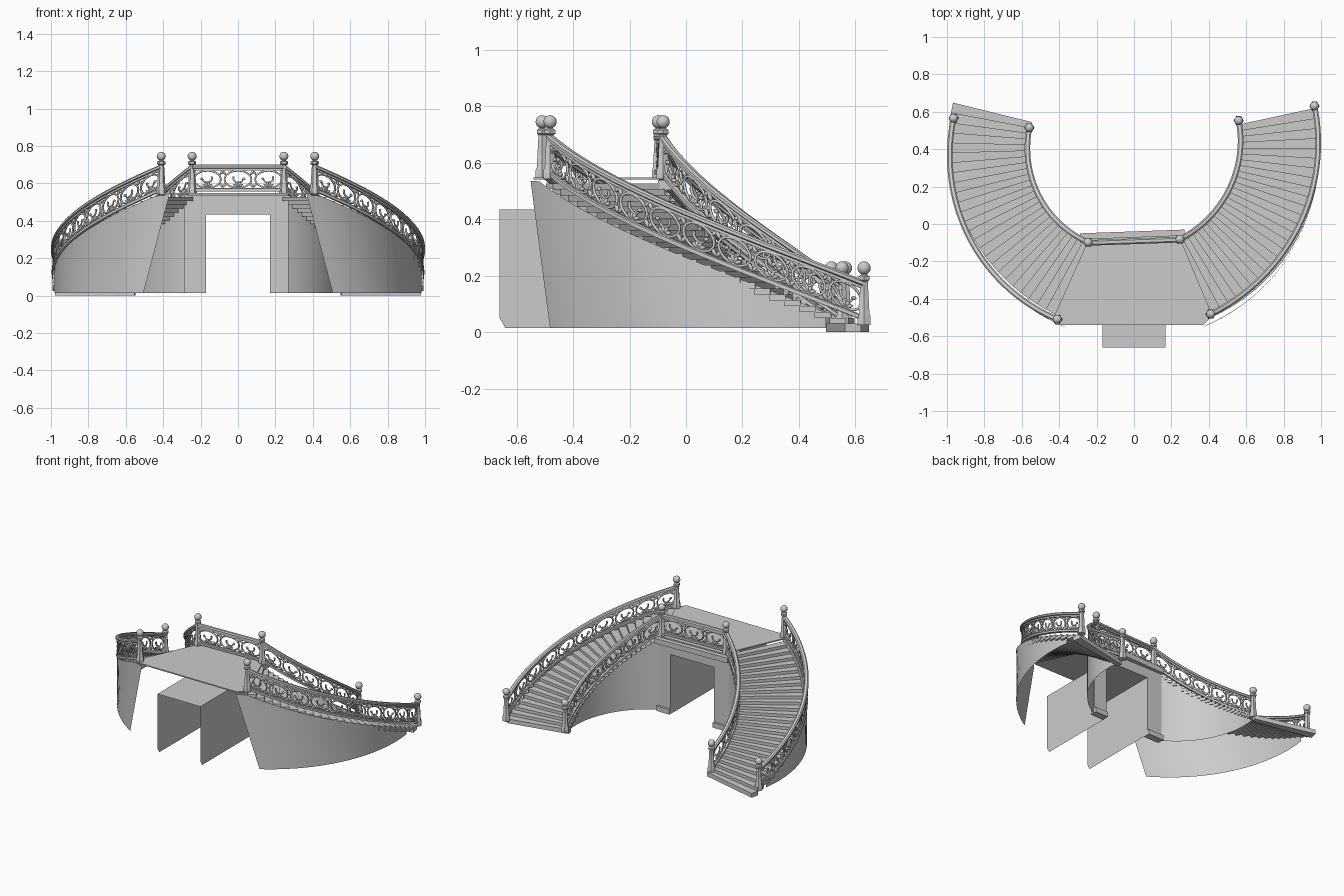
import bpy, bmesh
from math import sin, cos, pi, radians, degrees, atan2
from mathutils import Vector

if "Cube" in bpy.data.objects:
    bpy.data.objects.remove(bpy.data.objects["Cube"])

LAND, LOW = 0.548, 0.03          # landing and lowest tread heights
A0, A1, STEPS = 25.0, 102.8, 25  # stair sweep in degrees from the front
CY = 0.41                        # centre of the stair curve


def add_mesh(name, verts, faces, smooth=False):
    me = bpy.data.meshes.new(name)
    me.from_pydata([tuple(v) for v in verts], [], faces)
    bm = bmesh.new()
    bm.from_mesh(me)
    bmesh.ops.recalc_face_normals(bm, faces=bm.faces)
    bm.to_mesh(me)
    bm.free()
    ob = bpy.data.objects.new(name, me)
    bpy.context.collection.objects.link(ob)
    if smooth:
        bpy.ops.object.select_all(action='DESELECT')
        ob.select_set(True)
        bpy.context.view_layer.objects.active = ob
        bpy.ops.object.shade_smooth_by_angle(angle=radians(35))
    return ob


def prism(name, poly, z0, z1):
    n = len(poly)
    v = [(x, y, z) for z in (z0, z1) for x, y in poly]
    f = [tuple(range(n))[::-1], tuple(range(n, 2 * n))]
    f += [(i, (i + 1) % n, n + (i + 1) % n, n + i) for i in range(n)]
    return add_mesh(name, v, f)


def box(name, x0, x1, y0, y1, z0, z1):
    return prism(name, [(x0, y0), (x1, y0), (x1, y1), (x0, y1)], z0, z1)


def stair_z(deg):
    t = min(1, max(0, (deg - A0) / (A1 - A0)))
    return LAND + (LOW - LAND) * t


def polar(side, r, deg, cy=CY, shear=0.0):
    a = radians(deg)
    x = side * r * sin(a)
    return x, cy - r * cos(a) + shear * x


def sweep(name, pts, profile):
    n, v, f = len(profile), [], []
    for i, p in enumerate(pts):
        d = pts[min(i + 1, len(pts) - 1)] - pts[max(i - 1, 0)]
        side = Vector((d.y, -d.x, 0)).normalized()
        v += [p + side * a + Vector((0, 0, b)) for a, b in profile]
    for i in range(len(pts) - 1):
        f += [(i * n + j, i * n + (j + 1) % n, (i + 1) * n + (j + 1) % n, (i + 1) * n + j)
              for j in range(n)]
    f += [tuple(range(n)), tuple(range(len(v) - n, len(v)))]
    return add_mesh(name, v, f, True)


def lathe(name, loc, prof, seg):
    v, f, n = [], [], len(prof)
    for r, z in prof:
        v += [(loc[0] + r * cos(2 * pi * k / seg), loc[1] + r * sin(2 * pi * k / seg), loc[2] + z)
              for k in range(seg)]
    for i in range(n - 1):
        f += [(i * seg + k, i * seg + (k + 1) % seg, (i + 1) * seg + (k + 1) % seg, (i + 1) * seg + k)
              for k in range(seg)]
    f += [tuple(range(seg)), tuple(range((n - 1) * seg, n * seg))]
    return add_mesh(name, v, f, True)


def newel(name, loc):
    lathe(name, loc, [(.027, -.005), (.027, .025), (.022, .035), (.015, .15), (.022, .155),
                      (.022, .168), (.011, .174), (.011, .184)], 6)
    lathe(name + "_ball", loc, [(.0235 * sin(pi * k / 10) + .0003, .197 - .0235 * cos(pi * k / 10))
                                for k in range(11)], 14)


HAND = [(-.015, 0), (-.015, .011), (-.008, .018), (.008, .018), (.015, .011), (.015, 0),
        (.008, -.004), (.008, -.014), (-.008, -.014), (-.008, -.004)]
FOOT = [(-.011, -.008), (-.011, .006), (-.006, .01), (.006, .01), (.011, .006), (.011, -.008)]


def railing(name, path, length, units):
    # handrail and foot rail
    pts = [path(i / 40) for i in range(41)]
    up = Vector((0, 0, 1))
    sweep(name + "_handrail", [p + up * .135 for p in pts], HAND)
    sweep(name + "_foot_rail", [p + up * .018 for p in pts], FOOT)
    # scrollwork: ring, inner curl and leaves in each unit
    cu = bpy.data.curves.new(name + "_scrollwork", 'CURVE')
    cu.dimensions = '3D'
    cu.bevel_depth, cu.bevel_resolution, cu.use_fill_caps = .0055, 1, True
    w, mid = length / units, .074

    def stroke(sh, radii=None, cyclic=False):
        sp = cu.splines.new('POLY')
        sp.points.add(len(sh) - 1)
        for i, (s, h) in enumerate(sh):
            p = path(min(1, max(0, s / length))) + up * h
            sp.points[i].co = (*p, 1)
            sp.points[i].radius = radii[i] if radii else 1
        sp.use_cyclic_u = cyclic

    def leaf(s, h, ang, size):
        stroke([(s + cos(ang) * size * k / 4, h + sin(ang) * size * k / 4) for k in range(5)],
               [.5, 1.3, 1.5, .9, .1])

    for u in range(units):
        c, flip = (u + .5) * w, 1 if u % 2 else -1
        stroke([(c + .44 * w * cos(2 * pi * k / 20), mid + .046 * sin(2 * pi * k / 20))
                for k in range(20)], None, True)
        curl = []
        for k in range(17):
            q = k / 16
            a, r = -pi / 2 + flip * q * 2.6 * pi, 1 - .8 * q
            curl.append((c + flip * .012 * q + .36 * w * r * cos(a), mid + .044 * r * sin(a)))
        stroke(curl[8:], [1.1 - .06 * k for k in range(9)])
        for a in (.5, 1.2, 1.95, 2.65):
            leaf(c, mid - .04, a, .032)
        leaf(*curl[-1], 0 if flip > 0 else pi, .018)
        for e in (-1, 1):
            x = c + e * .5 * w
            leaf(x, .03, pi / 2 + e * .6, .035)
            leaf(x, .12, -pi / 2 - e * .6, .03)
    ob = bpy.data.objects.new(name + "_scrollwork", cu)
    bpy.context.collection.objects.link(ob)
    bpy.ops.object.select_all(action='DESELECT')
    ob.select_set(True)
    bpy.context.view_layer.objects.active = ob
    bpy.ops.object.convert(target='MESH')


def curved_wall(name, side, r, cy, top_a, bot_a, end_a):
    v, n = [], 32
    for i in range(n + 1):
        t = i / n
        x, y = polar(side, r, bot_a + (end_a - bot_a) * t, cy)
        xt, yt = polar(side, r, top_a + (end_a - top_a) * t, cy)
        zt = stair_z(degrees(atan2(abs(xt), CY - yt))) - .012
        v += [(x, y, .015), (xt, yt, max(zt, .02))]
    add_mesh(name, v, [(2 * i, 2 * i + 2, 2 * i + 3, 2 * i + 1) for i in range(n)], True)


for side, tag in ((-1, "left"), (1, "right")):
    # treads
    da, rise = (A1 - A0) / STEPS, (LAND - LOW) / STEPS
    for i in range(STEPS):
        a, b = A0 + i * da, A0 + (i + 1) * da + .25
        z = LAND - (i + 1) * rise
        poly = [polar(side, r, d, CY, -.015) for r, d in ((.562, a), (.993, a), (.993, b), (.562, b))]
        prism(f"{tag}_step_{i + 1}", poly, 0 if i == STEPS - 1 else z - rise, z)
    # walls under the stairs
    curved_wall(tag + "_outer_wall", side, .982, .36, 22, 31, 98)
    curved_wall(tag + "_inner_wall", side, .568, .42, 28.5, 28.5, 99)
    # railings with newel posts
    for where, r, cy, a, b in (("inner", .57, .425, 25.5, 101), ("outer", .985, .40, 24.6, 101.6)):
        def path(t, r=r, cy=cy, a=a, b=b):
            d = a + (b - a) * t
            return Vector((*polar(side, r, d, cy, .034), LAND + (LOW - LAND) * t))
        railing(f"{tag}_{where}", path, r * radians(b - a), 6 if where == "inner" else 10)
        newel(f"{tag}_{where}_top_newel", path(0))
        newel(f"{tag}_{where}_bottom_newel", path(1))

# landing and its railing
prism("landing", [(-.42, -.54), (.37, -.54), (.42, -.49), (.25, -.085), (.27, -.06),
                  (-.29, -.08), (-.25, -.1), (-.43, -.5)], LAND - .008, LAND)
pl, pr = Vector((-.245, -.101, LAND)), Vector((.245, -.084, LAND))
railing("landing", lambda t: pl.lerp(pr, t), .49, 3)

# doorway wall, base blocks and cornice
for x0, x1, tag in ((-.29, -.17, "left"), (.17, .27, "right")):
    box(tag + "_door_jamb", x0, x1, -.10, -.07, .015, .44)
    box(tag + "_door_base", x0, x1, -.105, -.055, .015, .05)
box("door_lintel", -.29, .27, -.10, -.07, .435, .505)
prism("cornice", [(-.29, -.10), (.27, -.10), (.27, -.03), (-.29, -.05)], .503, LAND - .009)

# passage through the doorway
prof = [(-.66, .435), (-.66, .05), (-.64, .015), (-.08, .015), (-.08, .435)]
v = [(x, y, z) for x in (-.168, .168) for y, z in prof]
add_mesh("passage", v, [(0, 1, 2, 3, 4), (9, 8, 7, 6, 5), (0, 4, 9, 5)])
